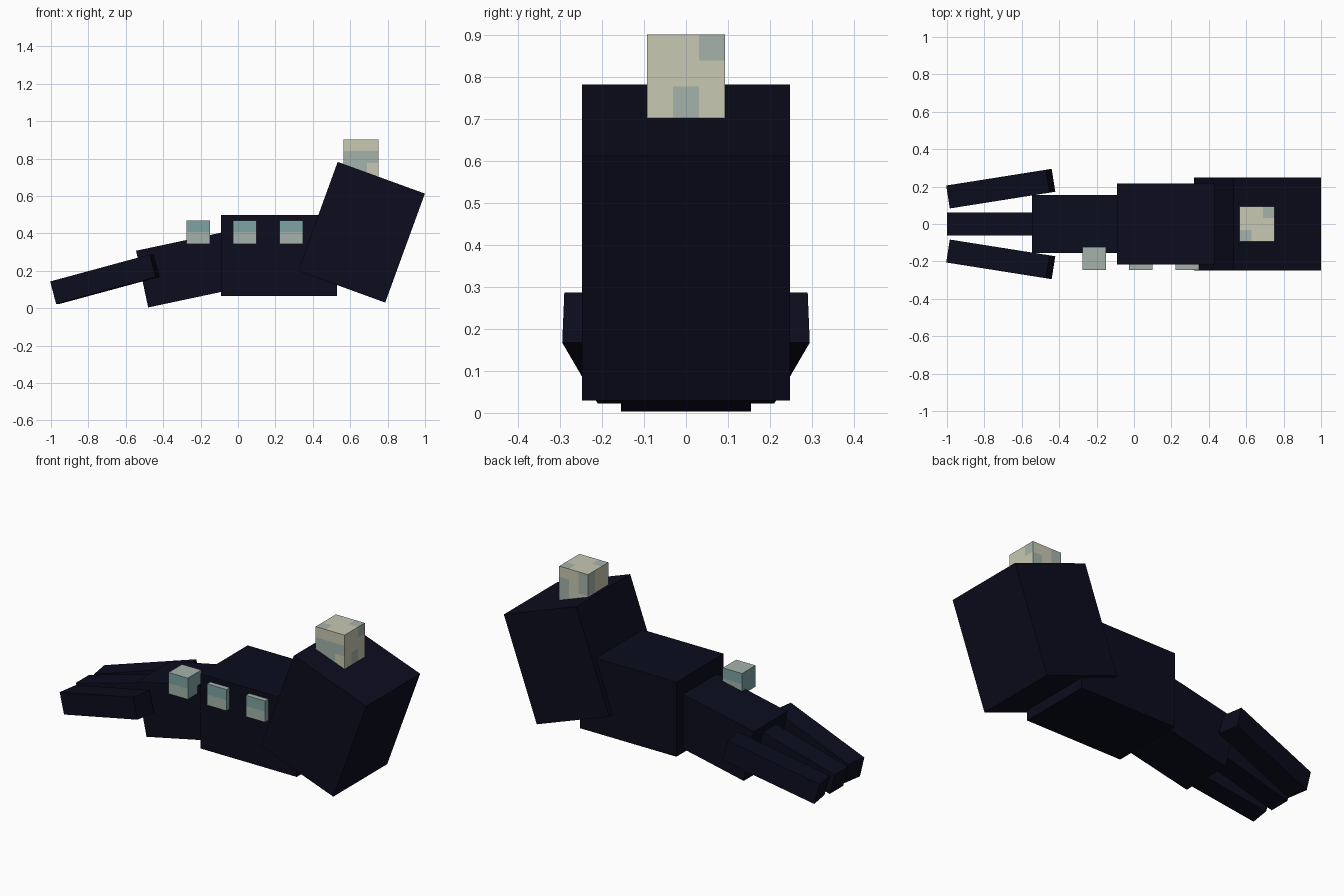
import bpy, bmesh
from math import radians
from mathutils import Matrix, Vector

cube = bpy.data.objects.get("Cube")
if cube:
    bpy.data.objects.remove(cube, do_unlink=True)

U = 0.062  # modelling unit


def material(name, rgb):
    m = bpy.data.materials.new(name)
    m.use_nodes = True
    m.diffuse_color = (*rgb, 1)
    bsdf = m.node_tree.nodes["Principled BSDF"]
    bsdf.inputs["Base Color"].default_value = (*rgb, 1)
    bsdf.inputs["Roughness"].default_value = 0.9
    return m


navy = material("dark navy", (0.0035, 0.0038, 0.0125))
cream = material("cream", (0.58, 0.58, 0.45))
sage = material("grey green", (0.37, 0.45, 0.40))
teal = material("soft teal", (0.21, 0.37, 0.37))


def box(name, units, centre, mats, pitch=0, yaw=0, cuts=(1, 1, 1), rule=None):
    """Box sized in units, cut into slabs per axis, coloured by a rule on each face."""
    bm = bmesh.new()
    bmesh.ops.create_cube(bm, size=1)
    for axis, n in enumerate(cuts):
        normal = Vector((0, 0, 0))
        normal[axis] = 1
        for i in range(1, n):
            bmesh.ops.bisect_plane(bm, geom=bm.verts[:] + bm.edges[:] + bm.faces[:],
                                   plane_co=normal * (i / n - 0.5), plane_no=normal)
    bm.normal_update()
    if rule:
        for f in bm.faces:
            f.material_index = rule(f.normal, f.calc_center_median())
    bmesh.ops.scale(bm, vec=Vector(units) * U, verts=bm.verts)
    mesh = bpy.data.meshes.new(name)
    bm.to_mesh(mesh)
    bm.free()
    for m in mats:
        mesh.materials.append(m)
    ob = bpy.data.objects.new(name, mesh)
    ob.matrix_world = (Matrix.Translation(centre)
                       @ Matrix.Rotation(radians(yaw), 4, 'Z')
                       @ Matrix.Rotation(radians(pitch), 4, 'Y'))
    bpy.context.collection.objects.link(ob)
    return ob


# Main masses
box("head", (8, 8, 10), (0.66, 0, 0.406), [navy], pitch=20)
box("body", (10, 7, 7), (0.22, 0, 0.281), [navy])
box("tail", (8, 5, 5), (-0.27, 0, 0.207), [navy], pitch=-12)

# Three tail fins, the outer pair splayed
box("middle_fin", (9, 2, 2), (-0.715, 0, 0.155), [navy], pitch=-15)
for side, label in ((1, "back"), (-1, "front")):
    box(label + "_fin", (9, 2, 2), (-0.7125, side * 0.189, 0.155), [navy],
        pitch=-15, yaw=side * 9)


# Patchy lump on top of the head
def lump_rule(n, c):
    if n.z > 0.5:
        return int(c.x * c.y > 0.05)
    if n.y < -0.5:
        return int(c.z < 0.25 and not (c.x > 0.2 and c.z < 0))
    if n.x > 0.5:
        return int((c.y > 0.2 and c.z > 0.25) or (abs(c.y) < 0.1 and c.z < 0))
    if n.y > 0.5:
        return int((c.x > 0.2 and c.z < 0.25) or (c.x < -0.2 and c.z > 0))
    if n.x < -0.5:
        return int((c.y > 0.2 and c.z > 0) or (c.y < -0.2 and c.z < 0))
    return 0


box("head_lump", (3, 3, 4), (0.658, 0, 0.777), [cream, sage],
    cuts=(3, 3, 4), rule=lump_rule)


# Row of small two-tone cubes along the front flank
def spot_rule(n, c):
    return int(abs(n.x) > 0.5 or (abs(n.y) > 0.5 and c.z > 0))


for i in range(3):
    box(f"flank_cube_{i + 1}", (2, 2, 2), (-0.213 + i * 0.249, -0.184, 0.406),
        [sage, teal], cuts=(1, 1, 2), rule=spot_rule)
